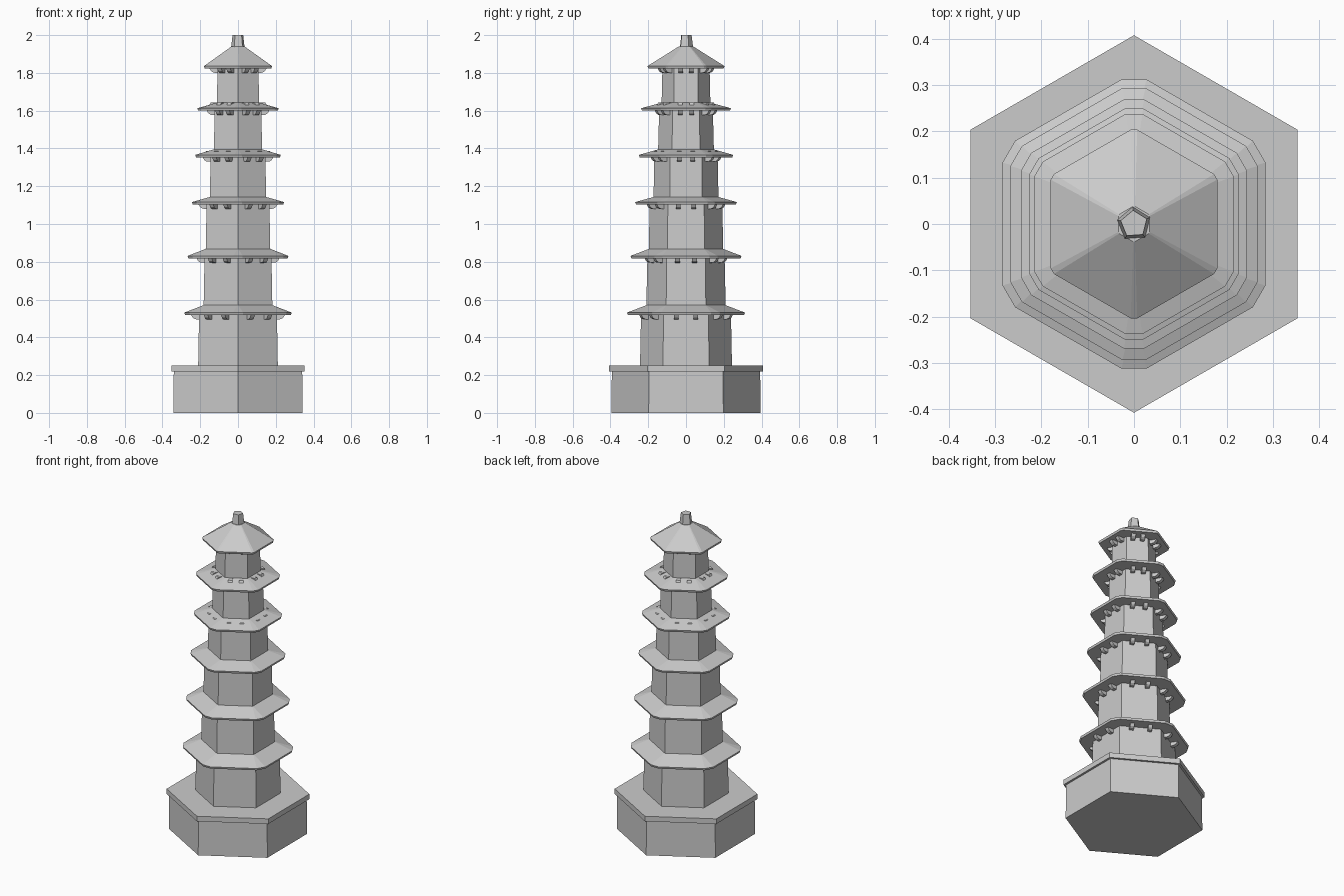
import bpy, bmesh
from math import cos, sin, radians, sqrt
from mathutils import Matrix

if "Cube" in bpy.data.objects:
    bpy.data.objects.remove(bpy.data.objects["Cube"])


def finish(name, bm):
    bmesh.ops.recalc_face_normals(bm, faces=bm.faces)
    mesh = bpy.data.meshes.new(name)
    bm.to_mesh(mesh)
    bm.free()
    obj = bpy.data.objects.new(name, mesh)
    bpy.context.collection.objects.link(obj)
    return obj


def ring(apothem, chop, sides=6, turn=90):
    # polygon outline; chop is the half-width of the cut corner (0 = sharp)
    r = apothem / cos(radians(180 / sides))
    pts = []
    for i in range(sides):
        a = radians(turn + i * 360 / sides)
        if chop == 0:
            pts.append((r * cos(a), r * sin(a)))
        else:
            d = r - chop / sqrt(3)
            for s in (1, -1):
                pts.append((d * cos(a) + s * chop * sin(a),
                            d * sin(a) - s * chop * cos(a)))
    return pts


def loft(name, rings):
    # rings: list of (outline, z), closed with end caps
    bm = bmesh.new()
    loops = [[bm.verts.new((x, y, z)) for x, y in pts] for pts, z in rings]
    for lo, hi in zip(loops, loops[1:]):
        n = len(lo)
        for i in range(n):
            j = (i + 1) % n
            bm.faces.new((lo[i], lo[j], hi[j], hi[i]))
    bm.faces.new(loops[0][::-1])
    bm.faces.new(loops[-1])
    return finish(name, bm)


def brackets(name, wall, eave, rise):
    # two small tapered supports under the eave on each of the six walls
    side = 2 * wall / sqrt(3)
    profile = [(-0.015, -0.028), (0.022, -0.026), (0.034, -0.018),
               (0.045, 0.0), (0.022, rise), (-0.015, rise)]
    bm = bmesh.new()
    for k in range(6):
        m = Matrix.Rotation(radians(60 * k), 4, 'Z')
        for t in (-0.22, 0.22):
            a, b = ([bm.verts.new(m @ Matrix.Translation((wall + r, t * side + w, eave + z))
                                  .to_translation()) for r, z in profile]
                    for w in (-0.012, 0.012))
            n = len(profile)
            bm.faces.new(a)
            bm.faces.new(b[::-1])
            for i in range(n):
                j = (i + 1) % n
                bm.faces.new((a[i], a[j], b[j], b[i]))
    finish(name, bm)


# Stone plinth with overhanging slab
loft("plinth", [(ring(0.342, 0), 0), (ring(0.340, 0), 0.22)])
loft("plinth_slab", [(ring(0.353, 0), 0.218), (ring(0.353, 0), 0.25)])

# wall bottom, wall top, eave half-width, eave z, roof top z, corner cut, bracket rise
tiers = [
    (0.211, 0.206, 0.284, 0.522, 0.570, 0.027, 0.012),
    (0.182, 0.177, 0.267, 0.822, 0.868, 0.025, 0.012),
    (0.171, 0.166, 0.244, 1.107, 1.143, 0.022, 0.012),
    (0.149, 0.145, 0.226, 1.357, 1.395, 0.020, 0.030),
    (0.128, 0.123, 0.215, 1.604, 1.642, 0.018, 0.038),
    (0.112, 0.108, 0.180, 1.827, 1.940, 0.007, 0.010),
]
base = 0.25
for n, (lo, hi, eave, z, top, cut, rise) in enumerate(tiers, 1):
    last = n == len(tiers)
    loft(f"tier_wall_{n}", [(ring(lo, 0), base - 0.01), (ring(hi, 0), z + 0.005)])
    inner = 0.034 if last else tiers[n][0] + 0.001
    # Roof: thin eave edge, sloping up to the next storey
    loft(f"roof_{n}", [(ring(eave - 0.004, cut), z - 0.004),
                       (ring(eave, cut), z + 0.009),
                       (ring(inner, 0.002), top)])
    brackets(f"eave_brackets_{n}", hi, z, rise)
    base = top

# Five-sided finial
loft("finial", [(ring(0.031, 0, 5, 22), 1.93), (ring(0.024, 0, 5, 22), 2.0)])
